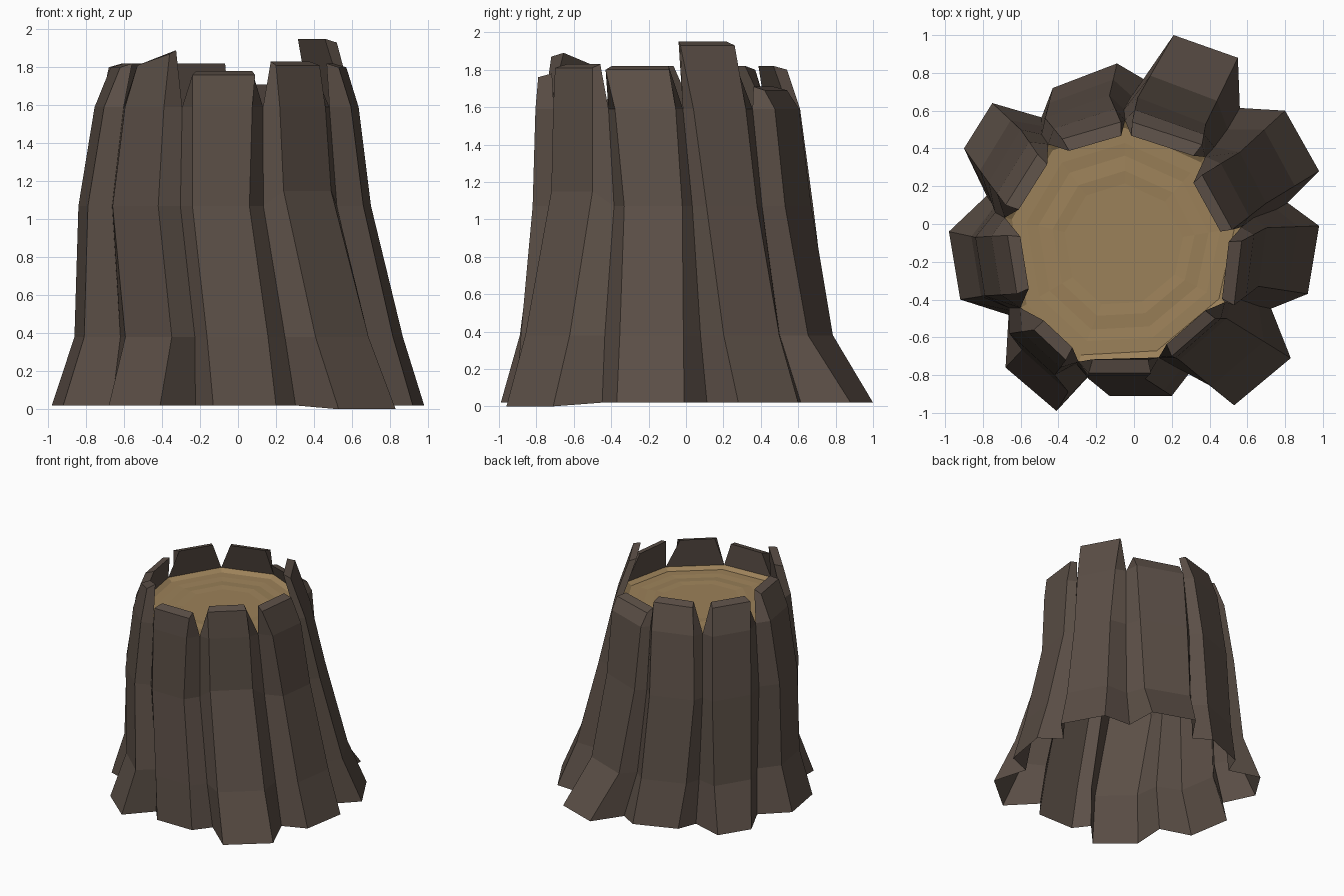
import bpy, bmesh
from mathutils import Vector

if "Cube" in bpy.data.objects:
    bpy.data.objects.remove(bpy.data.objects["Cube"])

# Bark slabs, counter-clockwise from the front. Each row:
# left/right outer corners at base, at mid height, at top, top height, flare
SLABS = [
    (-.13, -.91, .20, -.91, -.24, -.82, .06, -.82, -.24, -.79, .09, -.79, 1.78, .30),
    (.53, -.96, .83, -.71, .24, -.72, .49, -.50, .20, -.70, .43, -.50, 1.83, .42),
    (.92, -.37, .98, -.01, .66, -.33, .70, -.02, .53, -.43, .57, -.09, 1.82, .40),
    (.98, .28, .80, .60, .70, .11, .56, .38, .52, -.03, .36, .26, 1.95, .46),
    (.55, .88, .21, 1.0, .38, .53, .02, .67, .36, .42, -.01, .54, 1.71, .65),
    (-.09, .85, -.43, .72, -.13, .68, -.47, .56, -.07, .54, -.38, .45, 1.82, .50),
    (-.75, .64, -.90, .40, -.60, .50, -.77, .22, -.51, .37, -.68, .10, 1.82, .65),
    (-.98, -.04, -.92, -.40, -.84, -.07, -.79, -.38, -.67, -.06, -.62, -.37, 1.82, .85),
    (-.68, -.76, -.41, -.99, -.66, -.58, -.42, -.80, -.53, -.56, -.36, -.72, 1.89, .85),
]
HEIGHTS = (.02, .38, 1.07, 1.59)
PINCH = (.83, .88, .91, .92)        # how far the grooves sit inward per level
CORE = Vector((-.05, -.12))         # centre of the cut wood
TWIST = {8: Vector((.07, -.06))}    # sideways bend of the front-left root
TILT = {8: -.06}                    # its top drops to the left


def material(name, color):
    m = bpy.data.materials.new(name)
    m.diffuse_color = (*color, 1)
    m.use_nodes = True
    m.node_tree.nodes["Principled BSDF"].inputs["Base Color"].default_value = m.diffuse_color
    return m


def finish(bm, name, mat):
    me = bpy.data.meshes.new(name)
    bm.to_mesh(me)
    bm.free()
    ob = bpy.data.objects.new(name, me)
    me.materials.append(mat)
    bpy.context.collection.objects.link(ob)
    return ob


def edge_points(i, side):
    """Outer corner of one slab at the four wall levels, then the top."""
    s = SLABS[i]
    base, mid, top = (Vector(s[k + 2 * side:k + 2 * side + 2]) for k in (0, 4, 8))
    low = base.lerp(mid, s[13]) + TWIST.get(i, Vector((0, 0)))
    return [base, low, mid, mid.lerp(top, .5), top]


n = len(SLABS)
left = [edge_points(i, 0) for i in range(n)]
right = [edge_points(i, 1) for i in range(n)]

# Bark shell: slabs joined by grooves, separate above the wood
bm = bmesh.new()
grooves = []
for i in range(n):
    col = []
    for k, z in enumerate(HEIGHTS):
        c = CORE * (k / 3)
        p = c + ((right[i - 1][k] + left[i][k]) / 2 - c) * PINCH[k]
        col.append(bm.verts.new((p.x, p.y, z)))
    grooves.append(col)

for i, s in enumerate(SLABS):
    low = -.02 if i == 1 else 0     # front-right slab reaches the ground
    rise = .08 if i == 1 else 0
    tops = (s[12] + TILT.get(i, 0), s[12])
    cols = []
    for pts, top in zip((left[i], right[i]), tops):
        zs = [HEIGHTS[0] + low, HEIGHTS[1], HEIGHTS[2] + rise, HEIGHTS[3], top - .02]
        cols.append([bm.verts.new((p.x, p.y, z)) for p, z in zip(pts, zs)])
    strips = [grooves[i], cols[0], cols[1], grooves[(i + 1) % n]]
    for a, b in zip(strips, strips[1:]):
        for k in range(3):
            bm.faces.new((a[k], b[k], b[k + 1], a[k + 1]))
    # raised lip with its rim and inner face
    gl, ol, orr, gr = (c[3] for c in strips)
    tl, tr = cols[0][4], cols[1][4]
    inner = []
    for v, top in zip((tl, tr), tops):
        p = CORE + (v.co.xy - CORE) * .89
        inner.append(bm.verts.new((p.x, p.y, top)))
    il, ir = inner
    for f in ((ol, orr, tr, tl), (gl, ol, tl, il), (orr, gr, ir, tr),
              (tl, tr, ir, il), (il, ir, gr, gl)):
        bm.faces.new(f)
rim = [g[3].co.copy() for g in grooves]
finish(bm, "bark", material("bark_brown", (.105, .078, .062)))

# Cut wood top: shallow stepped growth rings
bm = bmesh.new()
rings = []
for scale, z in ((1, 1.59), (.94, 1.565), (.82, 1.565), (.72, 1.56),
                 (.60, 1.565), (.50, 1.56)):
    rings.append([bm.verts.new((*(CORE + (p.xy - CORE) * scale), z)) for p in rim])
for a, b in zip(rings, rings[1:]):
    for i in range(n):
        j = (i + 1) % n
        bm.faces.new((a[i], a[j], b[j], b[i]))
bm.faces.new(rings[-1])
finish(bm, "wood_top", material("cut_wood", (.33, .22, .10)))
